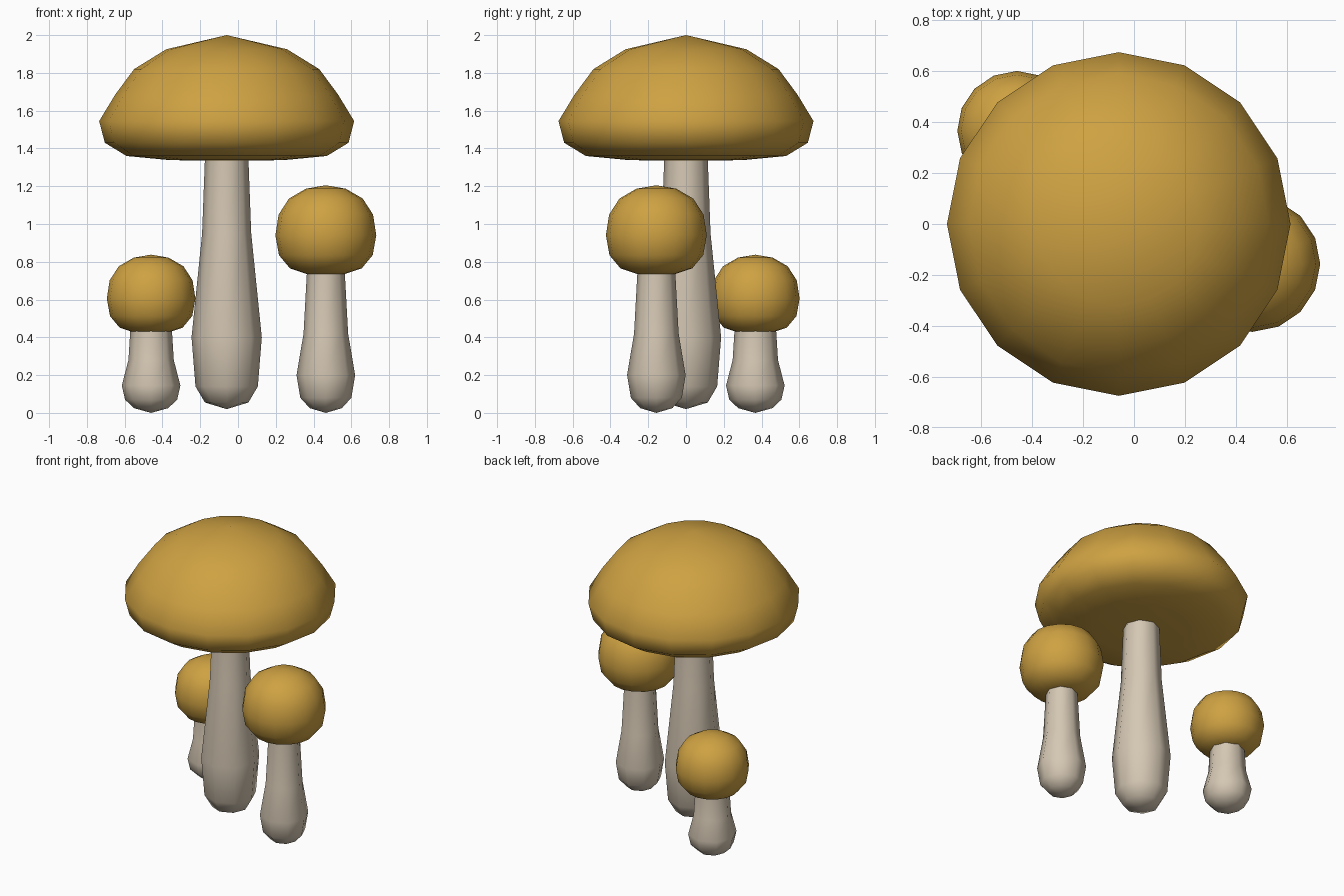
import bpy
import math

if "Cube" in bpy.data.objects:
    bpy.data.objects.remove(bpy.data.objects["Cube"])


def make_material(name, colour):
    mat = bpy.data.materials.new(name)
    mat.diffuse_color = (*colour, 1.0)
    mat.use_nodes = True
    mat.node_tree.nodes["Principled BSDF"].inputs["Base Color"].default_value = mat.diffuse_color
    return mat


OCHRE = make_material("ochre", (0.62, 0.36, 0.055))
CREAM = make_material("cream", (0.66, 0.57, 0.45))


def lathe(name, profile, sides, centre, mat):
    """Turn (radius, z) points, listed bottom to top, around a vertical axis."""
    verts, rings = [], []
    for r, z in profile:
        count = 1 if r == 0 else sides
        rings.append([len(verts) + i for i in range(count)])
        for i in range(count):
            a = 2 * math.pi * i / sides
            verts.append((r * math.cos(a), r * math.sin(a), z))
    faces = []
    for low, high in zip(rings, rings[1:]):
        for i in range(sides):
            j = (i + 1) % sides
            if len(low) == 1:
                faces.append((low[0], high[j], high[i]))
            elif len(high) == 1:
                faces.append((low[i], low[j], high[0]))
            else:
                faces.append((low[i], low[j], high[j], high[i]))
    mesh = bpy.data.meshes.new(name)
    mesh.from_pydata(verts, [], faces)
    mesh.materials.append(mat)
    mesh.shade_smooth()
    obj = bpy.data.objects.new(name, mesh)
    obj.location = (*centre, 0)
    bpy.context.collection.objects.link(obj)
    return obj


# Large mushroom: tall stem with a broad domed cap
big = (-0.06, 0.0)
lathe("large_stem", [(0, 0.02), (0.115, 0.055), (0.165, 0.14), (0.186, 0.4),
                     (0.13, 0.95), (0.115, 1.35)], 8, big, CREAM)
lathe("large_cap", [(0, 1.335), (0.3, 1.338), (0.53, 1.36), (0.645, 1.43),
                    (0.675, 1.545), (0.59, 1.685), (0.49, 1.82),
                    (0.32, 1.925), (0, 2.0)], 16, big, OCHRE)

# Round button cap, relative to its base height, for the small mushrooms
BUTTON = [(0, 0), (0.1, 0.0), (0.19, 0.03), (0.248, 0.1), (0.267, 0.205),
          (0.25, 0.315), (0.195, 0.4), (0.105, 0.452), (0, 0.47)]


def button_cap(name, base, scale, centre):
    profile = [(r * scale, base + z * scale) for r, z in BUTTON]
    lathe(name, profile, 16, centre, OCHRE)


# Medium mushroom at the front right
medium = (0.465, -0.157)
lathe("medium_stem", [(0, 0.0), (0.085, 0.025), (0.135, 0.08), (0.155, 0.2),
                      (0.118, 0.42), (0.1, 0.75)], 8, medium, CREAM)
button_cap("medium_cap", 0.735, 1.0, medium)

# Small mushroom at the back left
small = (-0.46, 0.367)
lathe("small_stem", [(0, 0.0), (0.09, 0.025), (0.138, 0.07), (0.155, 0.145),
                     (0.12, 0.28), (0.11, 0.44)], 8, small, CREAM)
button_cap("small_cap", 0.425, 0.878, small)
